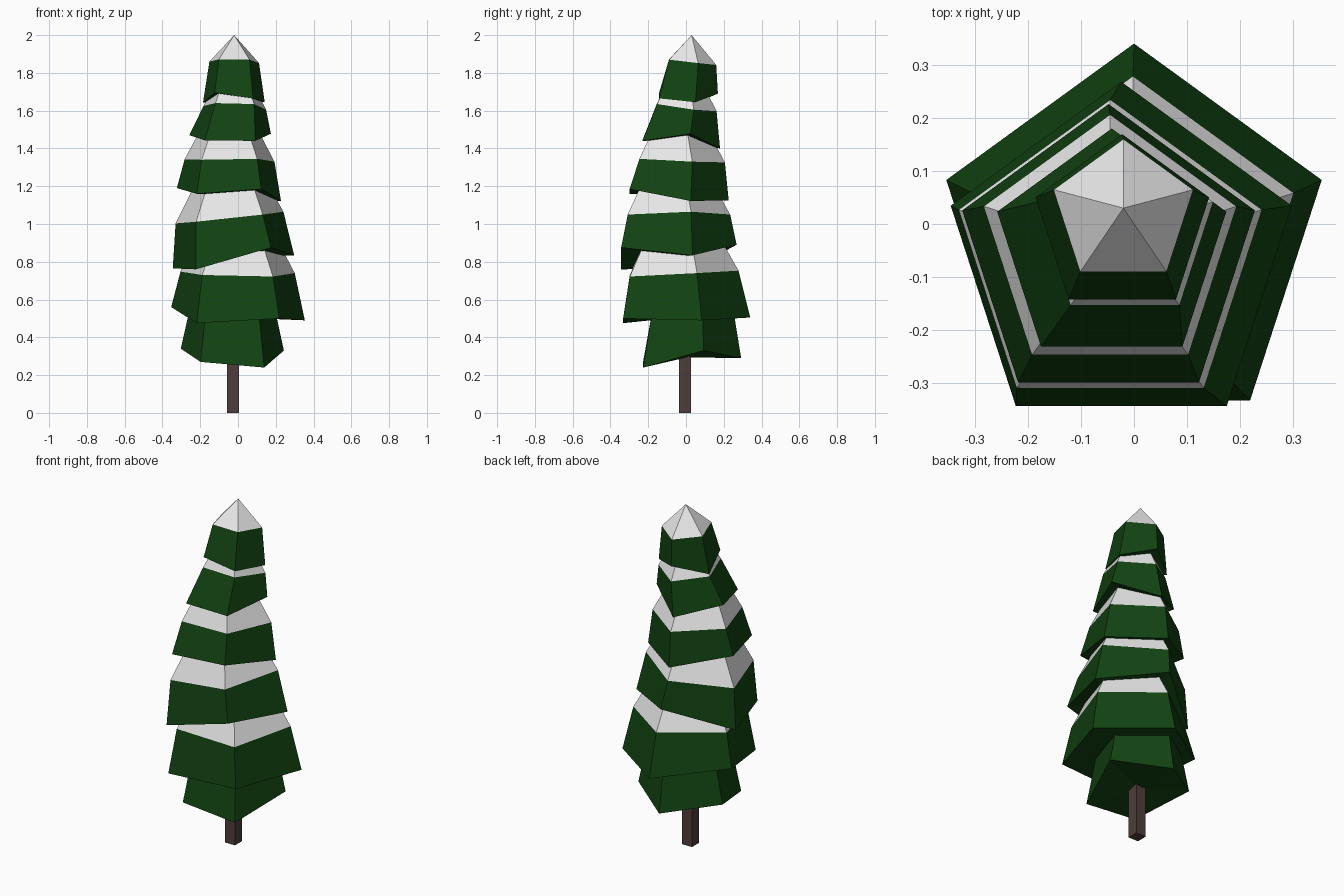
import bpy
import bmesh
from math import cos, sin, radians
from mathutils import Vector

SIDES = 5
SNOW_SLOPE = 0.55  # how fast the hidden snow cones taper inwards

default_cube = bpy.data.objects.get("Cube")
if default_cube:
    bpy.data.objects.remove(default_cube, do_unlink=True)


def make_material(name, red, green, blue):
    material = bpy.data.materials.new(name)
    material.use_nodes = True
    colour = (red, green, blue, 1)
    material.diffuse_color = colour
    shader = material.node_tree.nodes["Principled BSDF"]
    shader.inputs["Base Color"].default_value = colour
    shader.inputs["Roughness"].default_value = 1
    return material


pine_green = make_material("pine green", 0.006, 0.056, 0.006)
snow_white = make_material("snow white", 0.8, 0.8, 0.8)
bark_brown = make_material("bark brown", 0.08, 0.047, 0.047)


def finish(bm, name, materials):
    bmesh.ops.recalc_face_normals(bm, faces=bm.faces)
    mesh = bpy.data.meshes.new(name)
    bm.to_mesh(mesh)
    bm.free()
    for material in materials:
        mesh.materials.append(material)
    part = bpy.data.objects.new(name, mesh)
    bpy.context.collection.objects.link(part)
    return part


def add_ring(bm, centre, radius, heights):
    """Pentagon pointing to the back, going clockwise: back, right, front pair, left."""
    ring = []
    for corner, height in enumerate(heights):
        angle = radians(90 - corner * 360 / SIDES)
        ring.append(bm.verts.new((centre[0] + radius * cos(angle),
                                  centre[1] + radius * sin(angle), height)))
    return ring


def fan(bm, ring, tip, material_index):
    tip_vert = bm.verts.new(tip)
    for i in range(SIDES):
        face = bm.faces.new((ring[i], ring[(i + 1) % SIDES], tip_vert))
        face.material_index = material_index


def branch_tier(name, hem_centre, hem_radius, hem_heights,
                brim_centre, brim_radius, brim_heights, tip=None):
    """Green skirt between an uneven hem and a brim, with a snow cone on top."""
    bm = bmesh.new()
    hem = add_ring(bm, hem_centre, hem_radius, hem_heights)
    brim = add_ring(bm, brim_centre, brim_radius, brim_heights)
    for i in range(SIDES):
        j = (i + 1) % SIDES
        bm.faces.new((hem[i], hem[j], brim[j], brim[i]))
    fan(bm, hem, (*hem_centre, sum(hem_heights) / SIDES), 0)
    if tip is None:
        top = sum(brim_heights) / SIDES + brim_radius / SNOW_SLOPE
        tip = Vector((*brim_centre, top))
    fan(bm, brim, tip, 1)
    return finish(bm, name, (pine_green, snow_white))


# Square trunk, running up into the lowest tier
bm = bmesh.new()
bmesh.ops.create_cube(bm, size=1)
bmesh.ops.scale(bm, verts=bm.verts, vec=(0.064, 0.064, 0.5))
bmesh.ops.translate(bm, verts=bm.verts, vec=(-0.026, -0.005, 0.25))
finish(bm, "trunk", (bark_brown,))

# Branch tiers from the ground up
branch_tier("lowest_branches",
            (-0.03, 0.005), 0.287, (0.29, 0.33, 0.24, 0.27, 0.34),
            (-0.03, 0.015), 0.23, (0.58,) * SIDES)
branch_tier("lower_branches",
            (0, -0.032), 0.372, (0.505, 0.49, 0.5, 0.475, 0.56),
            (-0.002, -0.04), 0.318, (0.753, 0.74, 0.722, 0.73, 0.748))
branch_tier("lower_middle_branches",
            (-0.024, -0.07), 0.338, (0.89, 0.834, 0.875, 0.76, 0.765),
            (-0.045, -0.066), 0.3, (1.05, 1.065, 1.05, 1.012, 1.003))
branch_tier("upper_middle_branches",
            (-0.048, -0.064), 0.29, (1.125, 1.122, 1.185, 1.16, 1.19),
            (-0.045, -0.044), 0.25, (1.326, 1.33, 1.345, 1.34, 1.342))
branch_tier("upper_branches",
            (-0.042, -0.047), 0.227, (1.4, 1.478, 1.44, 1.443, 1.47),
            (-0.017, -0.012), 0.174, (1.597, 1.605, 1.635, 1.64, 1.625))
branch_tier("top_branches",
            (-0.022, -0.003), 0.172, (1.69, 1.645, 1.665, 1.695, 1.642),
            (-0.02, 0.022), 0.138, (1.842, 1.852, 1.87, 1.872, 1.86),
            tip=(-0.02, 0.03, 2))
